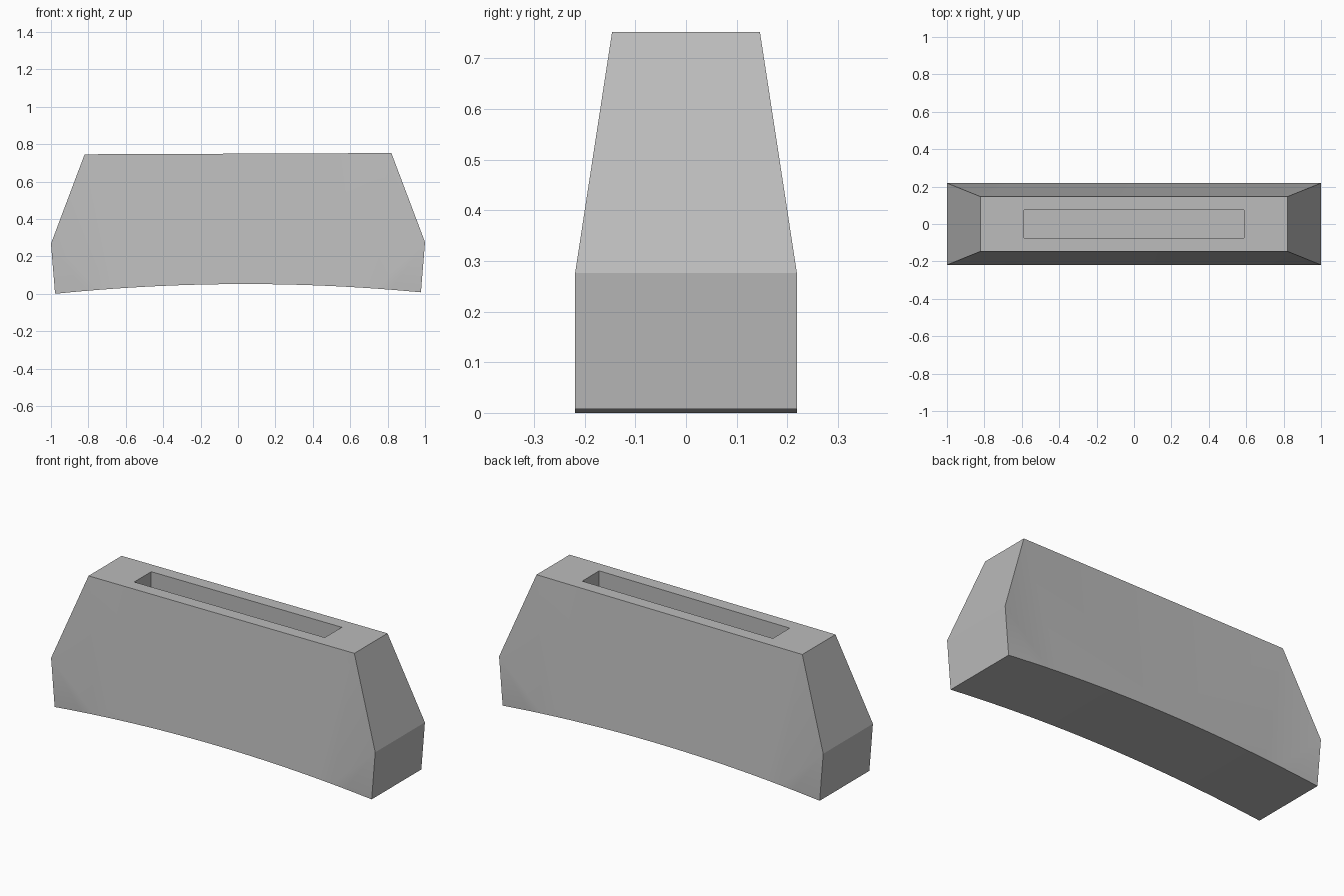
import bpy, bmesh, math

if "Cube" in bpy.data.objects:
    bpy.data.objects.remove(bpy.data.objects["Cube"])

TOP, BELT, ARCH = 0.745, 0.268, 0.048      # heights
HALF_TOP, HALF_BELT, HALF_FOOT = 0.82, 1.0, 0.978
DEPTH_TOP, DEPTH = 0.146, 0.219
SLOT_X, SLOT_Y, SLOT_FLOOR = 0.588, 0.075, 0.4
STEPS = 24                                  # segments of the arched underside

grey = bpy.data.materials.new("plain grey")
grey.use_nodes = True
colour = (0.5, 0.5, 0.5, 1)
grey.diffuse_color = colour
grey.node_tree.nodes["Principled BSDF"].inputs["Base Color"].default_value = colour

bm = bmesh.new()


def vert(x, y, z):
    # the whole block leans very slightly to one side
    return bm.verts.new((x, y, z + 0.004 * (x + HALF_FOOT)))


def ring(hx, hy, z):
    return [vert(sx * hx, sy * hy, z) for sx, sy in ((-1, -1), (1, -1), (1, 1), (-1, 1))]


def bridge(a, b):
    for i in range(4):
        j = (i + 1) % 4
        bm.faces.new((a[i], a[j], b[j], b[i]))


# Top frame and the long slot sunk into it
top = ring(HALF_TOP, DEPTH_TOP, TOP)
rim = ring(SLOT_X, SLOT_Y, TOP)
floor = ring(SLOT_X, SLOT_Y, SLOT_FLOOR)
bridge(top, rim)
bridge(rim, floor)
bm.faces.new(floor)

# Widest corners and the arched lower edges
belt = ring(HALF_BELT, DEPTH, BELT)
arcs = []
for side in (-1, 1):
    xs = [HALF_FOOT * (2 * i / STEPS - 1) for i in range(STEPS + 1)]
    arcs.append([vert(x, side * DEPTH, ARCH * (1 - (x / HALF_FOOT) ** 2)) for x in xs])
front, back = arcs

# Arched underside
for i in range(STEPS):
    bm.faces.new((front[i], front[i + 1], back[i + 1], back[i]))

# Broad front and back, fanned from the corners down to the arch
mid, corner = STEPS // 2, 3
for arc, l, r in ((front, 0, 1), (back, 3, 2)):
    bm.faces.new((top[l], top[r], arc[mid]))
    for tv, bv, path in ((top[l], belt[l], arc[:mid + 1]),
                         (top[r], belt[r], arc[:mid - 1:-1])):
        bm.faces.new((tv, bv, path[corner]))
        for i in range(mid):
            bm.faces.new((bv if i < corner else tv, path[i], path[i + 1]))

# Two-part end walls
for a, b, i in ((0, 3, 0), (1, 2, STEPS)):
    bm.faces.new((top[a], top[b], belt[b], belt[a]))
    bm.faces.new((belt[a], belt[b], back[i], front[i]))

bmesh.ops.recalc_face_normals(bm, faces=bm.faces)
mesh = bpy.data.meshes.new("slotted_block")
bm.to_mesh(mesh)
bm.free()
mesh.materials.append(grey)

block = bpy.data.objects.new("slotted_block", mesh)
bpy.context.collection.objects.link(block)
bpy.ops.object.select_all(action='DESELECT')
block.select_set(True)
bpy.context.view_layer.objects.active = block
bpy.ops.object.shade_smooth_by_angle(angle=math.radians(15))
